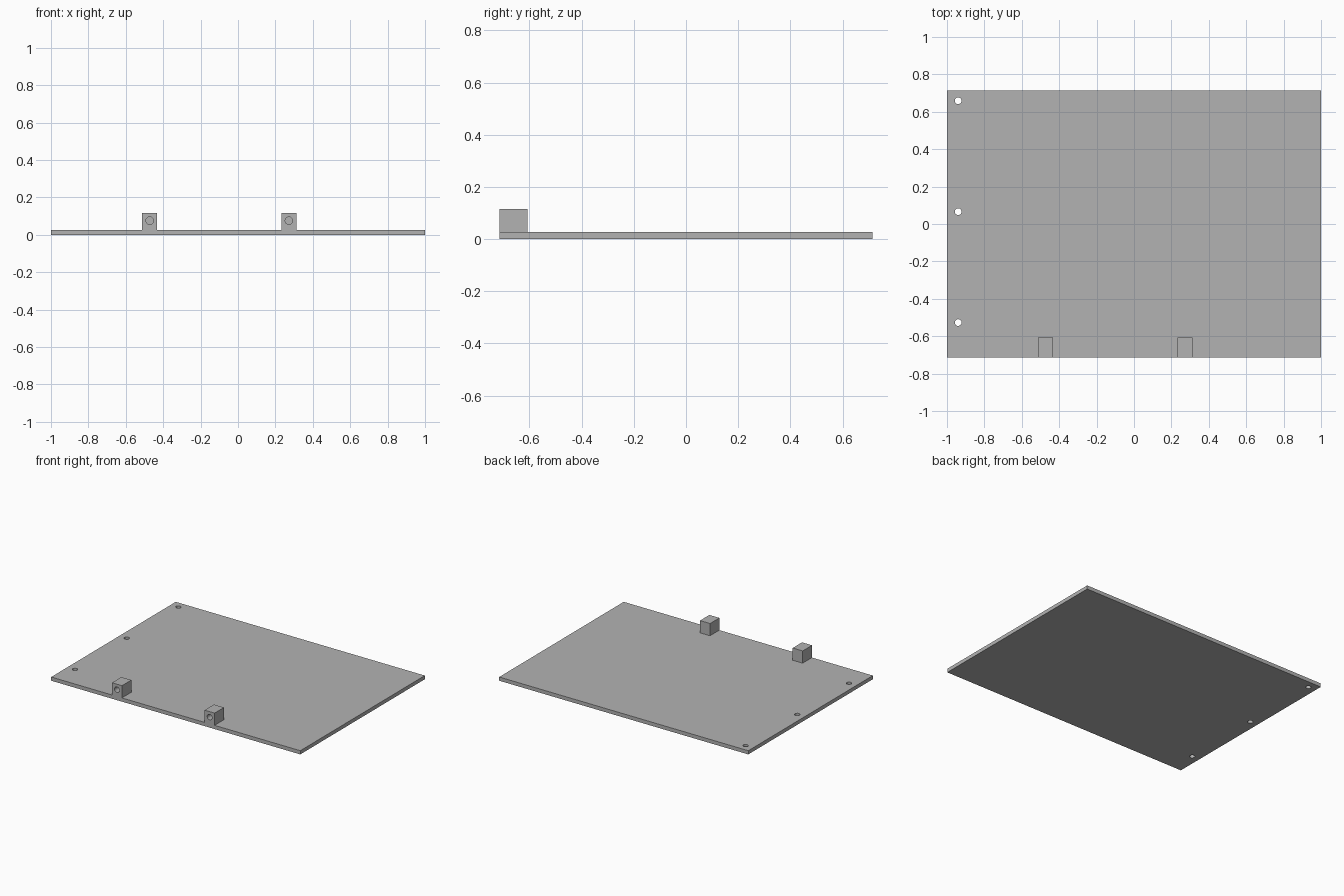
import bpy
import math

cube = bpy.data.objects.get("Cube")
if cube:
    bpy.data.objects.remove(cube, do_unlink=True)

HALF_Y = 0.714
PLATE_TOP = 0.027
BLOCK_TOP = 0.116

grey = bpy.data.materials.new("plain_grey")
grey.use_nodes = True
colour = (0.45, 0.45, 0.45, 1)
grey.diffuse_color = colour
grey.node_tree.nodes["Principled BSDF"].inputs["Base Color"].default_value = colour


def box(name, low, high):
    """Box between two opposite corners."""
    centre = [(a + b) / 2 for a, b in zip(low, high)]
    bpy.ops.mesh.primitive_cube_add(size=1, location=centre)
    obj = bpy.context.object
    obj.name = name
    obj.scale = [b - a for a, b in zip(low, high)]
    bpy.ops.object.transform_apply(location=False, rotation=False, scale=True)
    obj.data.materials.append(grey)
    return obj


def drill(obj, centre, radius, depth, tilt=0):
    """Cut a round hole with a cylinder, then discard the cutter."""
    bpy.ops.mesh.primitive_cylinder_add(vertices=32, radius=radius, depth=depth,
                                        location=centre, rotation=(tilt, 0, 0))
    cutter = bpy.context.object
    cutter.hide_render = True
    cutter.data.materials.append(grey)
    bpy.context.view_layer.objects.active = obj
    mod = obj.modifiers.new("hole", "BOOLEAN")
    mod.operation = "DIFFERENCE"
    mod.solver = "EXACT"
    mod.object = cutter
    bpy.ops.object.modifier_apply(modifier=mod.name)
    bpy.data.objects.remove(cutter, do_unlink=True)


def smooth(obj):
    bpy.ops.object.select_all(action="DESELECT")
    obj.select_set(True)
    bpy.context.view_layer.objects.active = obj
    bpy.ops.object.shade_smooth_by_angle(angle=math.radians(30))


# Base plate with three through holes along its right edge
plate = box("base_plate", (-1, -HALF_Y, 0), (1, HALF_Y, PLATE_TOP))
for y in (-0.527, 0.066, 0.659):
    drill(plate, (-0.94, y, PLATE_TOP / 2), 0.018, 0.1)
smooth(plate)

# Two hinge blocks on the front edge, each with a blind hole in its front face
for name, x in (("right_hinge_block", -0.472), ("left_hinge_block", 0.272)):
    block = box(name, (x - 0.04, -HALF_Y, PLATE_TOP), (x + 0.04, -HALF_Y + 0.107, BLOCK_TOP))
    drill(block, (x, -HALF_Y, 0.076), 0.02, 0.16, math.pi / 2)
    smooth(block)
